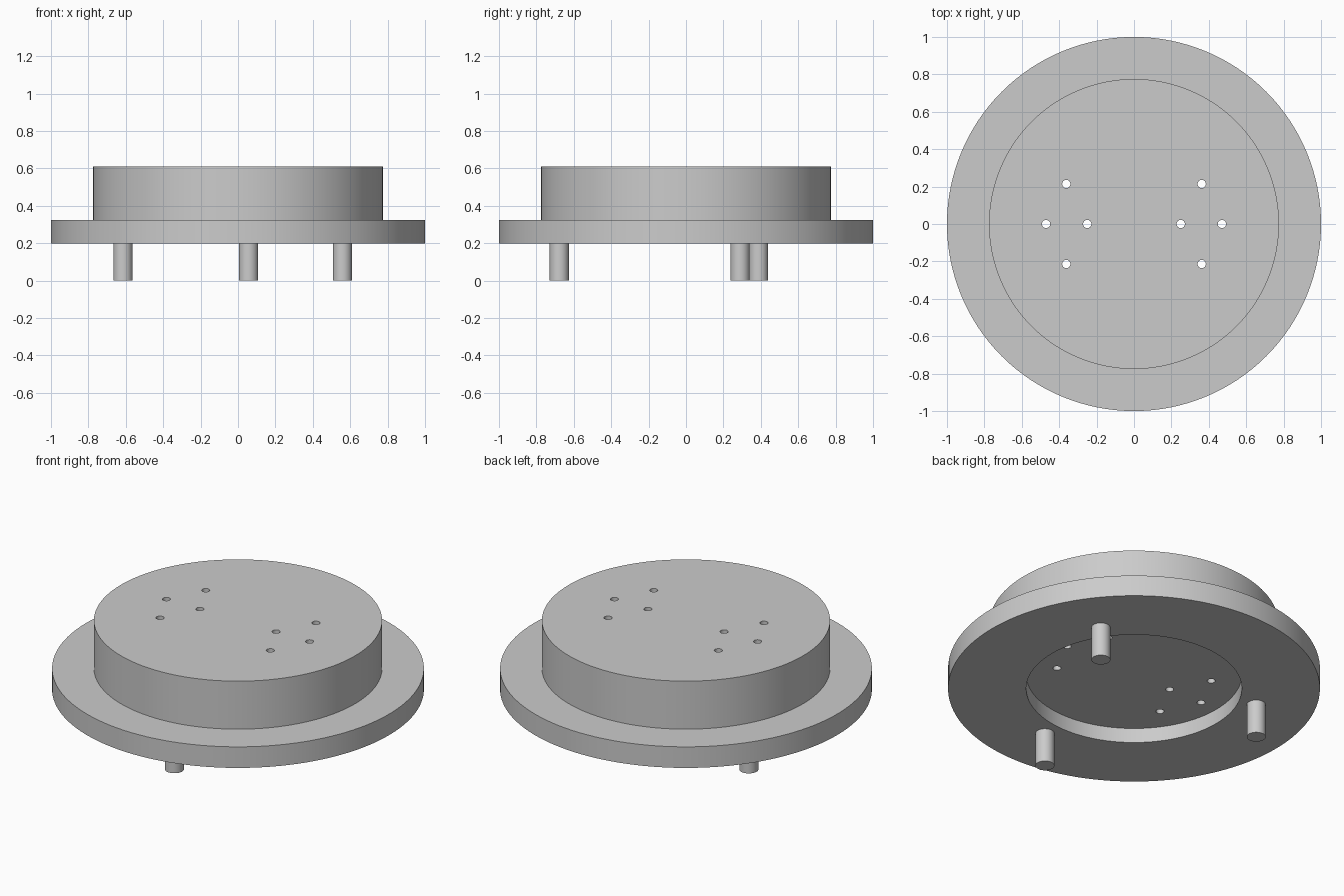
import bpy
import bmesh
import math
from mathutils import Matrix

SEGMENTS = 128
PLATE_BOTTOM, PLATE_TOP, DRUM_TOP = 0.2, 0.325, 0.61

default = bpy.data.objects.get("Cube")
if default:
    bpy.data.objects.remove(default, do_unlink=True)

grey = bpy.data.materials.new("plain_grey")
grey.use_nodes = True
color = (0.6, 0.6, 0.6, 1)
grey.diffuse_color = color
grey.node_tree.nodes["Principled BSDF"].inputs["Base Color"].default_value = color


def make_object(name, bm):
    bmesh.ops.recalc_face_normals(bm, faces=bm.faces)
    mesh = bpy.data.meshes.new(name)
    bm.to_mesh(mesh)
    bm.free()
    mesh.materials.append(grey)
    obj = bpy.data.objects.new(name, mesh)
    bpy.context.collection.objects.link(obj)
    return obj


def lathe(name, profile):
    """Turn (radius, z) points into a solid with flat capped ends."""
    bm = bmesh.new()
    rings = []
    for r, z in profile:
        angles = [2 * math.pi * i / SEGMENTS for i in range(SEGMENTS)]
        rings.append([bm.verts.new((r * math.cos(a), r * math.sin(a), z)) for a in angles])
    for a, b in zip(rings, rings[1:]):
        for i in range(SEGMENTS):
            j = (i + 1) % SEGMENTS
            bm.faces.new((a[i], a[j], b[j], b[i]))
    bm.faces.new(rings[0])
    bm.faces.new(rings[-1])
    return make_object(name, bm)


def add_cylinder(bm, x, y, radius, bottom, top, sides):
    bmesh.ops.create_cone(
        bm, cap_ends=True, segments=sides, radius1=radius, radius2=radius,
        depth=top - bottom, matrix=Matrix.Translation((x, y, (bottom + top) / 2)))


def smooth(obj):
    bpy.ops.object.select_all(action="DESELECT")
    obj.select_set(True)
    bpy.context.view_layer.objects.active = obj
    bpy.ops.object.shade_smooth_by_angle(angle=math.radians(30))


# Stepped body: recess ceiling, recess wall, flange and raised drum
body = lathe("stepped_body", [
    (0.58, 0.287), (0.58, PLATE_BOTTOM), (1, PLATE_BOTTOM), (1, PLATE_TOP),
    (0.775, PLATE_TOP), (0.775, DRUM_TOP)])

# Two diamond groups of small through holes
bm = bmesh.new()
for side in (-1, 1):
    for x, y in ((0.25, 0), (0.47, 0), (0.362, 0.214), (0.362, -0.214)):
        add_cylinder(bm, side * x, y, 0.022, 0.1, 0.8, 24)
cutter = make_object("hole_cutter", bm)
cutter.hide_render = True
holes = body.modifiers.new("holes", "BOOLEAN")
holes.operation = "DIFFERENCE"
holes.solver = "EXACT"
holes.object = cutter
bpy.context.view_layer.objects.active = body
bpy.ops.object.modifier_apply(modifier=holes.name)
bpy.data.objects.remove(cutter, do_unlink=True)
smooth(body)

# Three round feet, evenly spaced around the flange
for i, name in enumerate(("left_foot", "right_foot", "front_foot")):
    angle = math.radians(34.8 + 120 * i)
    bm = bmesh.new()
    add_cylinder(bm, 0.68 * math.cos(angle), 0.68 * math.sin(angle), 0.051, 0, PLATE_BOTTOM, 48)
    smooth(make_object(name, bm))
